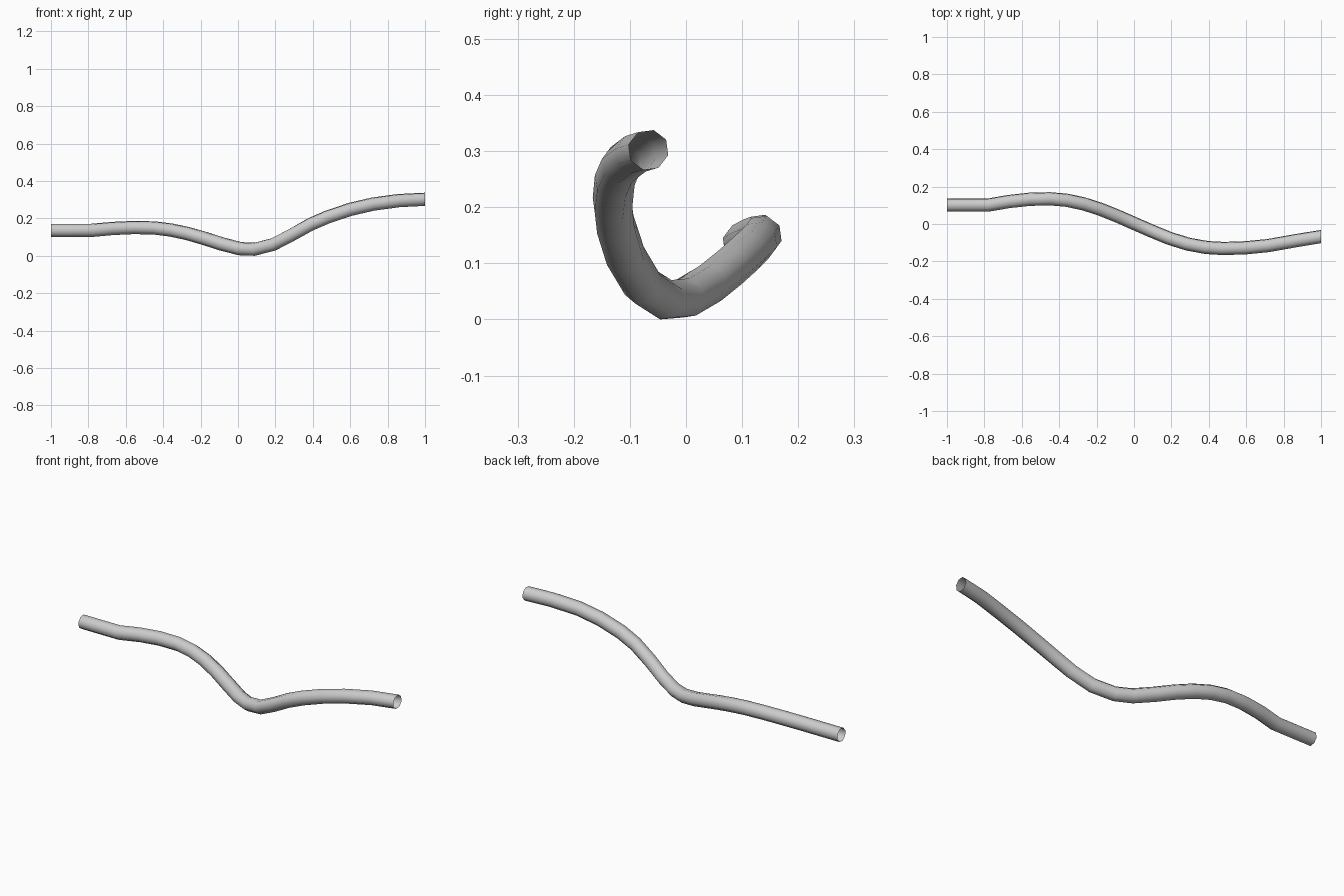
import bpy, bmesh, math
from mathutils import Vector

if "Cube" in bpy.data.objects:
    bpy.data.objects.remove(bpy.data.objects["Cube"])

RADIUS, SIDES, PHASE = 0.0365, 8, math.radians(30)

# Centre line of the bent pipe
path = [Vector(p) for p in [
    (-1, .101, .141), (-.78, .101, .141), (-.67, .120, .151), (-.56, .132, .156),
    (-.45, .135, .154), (-.36, .127, .143), (-.27, .108, .124), (-.18, .079, .098),
    (-.09, .043, .069), (.01, -.001, .043), (.09, -.036, .040), (.19, -.077, .066),
    (.29, -.108, .118), (.39, -.126, .174), (.48, -.131, .213), (.60, -.127, .253),
    (.72, -.115, .281), (.86, -.090, .300), (1, -.067, .307)]]

bm = bmesh.new()
rings = []
for i, p in enumerate(path):
    # Ends are cut square to x; other rings follow the path
    if i in (0, len(path) - 1):
        t = Vector((1, 0, 0))
    else:
        t = ((path[i + 1] - p).normalized() + (p - path[i - 1]).normalized()).normalized()
    side = Vector((0, 0, 1)).cross(t).normalized()
    up = t.cross(side)
    ring = []
    for k in range(SIDES):
        a = PHASE + 2 * math.pi * k / SIDES
        ring.append(bm.verts.new(p + RADIUS * (math.cos(a) * side + math.sin(a) * up)))
    rings.append(ring)

# Open-ended wall
for r0, r1 in zip(rings, rings[1:]):
    for k in range(SIDES):
        n = (k + 1) % SIDES
        bm.faces.new((r0[k], r0[n], r1[n], r1[k]))
bmesh.ops.recalc_face_normals(bm, faces=bm.faces)

# Stand the pipe on the ground
low = min(v.co.z for v in bm.verts)
bmesh.ops.translate(bm, verts=bm.verts, vec=(0, 0, -low))
for f in bm.faces:
    f.smooth = True

mesh = bpy.data.meshes.new("bent_pipe")
bm.to_mesh(mesh)
bm.free()
bpy.context.collection.objects.link(bpy.data.objects.new("bent_pipe", mesh))
